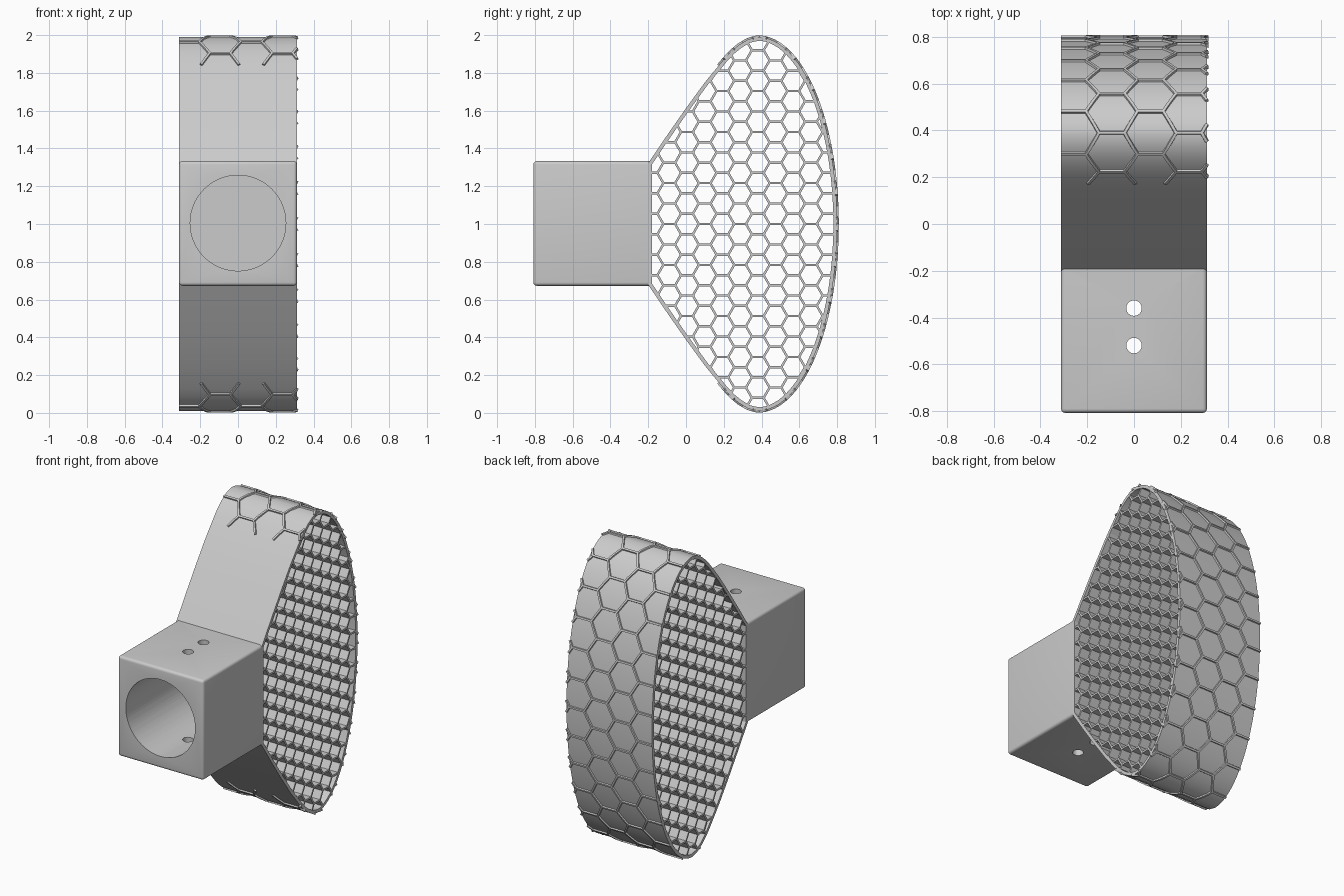
import bpy, bmesh, math
from mathutils import Vector, Matrix

if "Cube" in bpy.data.objects:
    bpy.data.objects.remove(bpy.data.objects["Cube"])

HALF = 0.312          # half width in x
CZ = 1.0              # symmetry height of the fan shape


def finish(name, bm, angle=30):
    bmesh.ops.recalc_face_normals(bm, faces=bm.faces[:])
    me = bpy.data.meshes.new(name)
    bm.to_mesh(me)
    bm.free()
    ob = bpy.data.objects.new(name, me)
    bpy.context.collection.objects.link(ob)
    bpy.ops.object.select_all(action='DESELECT')
    ob.select_set(True)
    bpy.context.view_layer.objects.active = ob
    bpy.ops.object.shade_smooth_by_angle(angle=math.radians(angle))
    return ob


def hex_edges(r, u0, u1, v0, v1, ou=0.0, ov=0.0):
    """Unique edges of a flat-topped hexagon grid covering a rectangle."""
    du, dv = 1.5 * r, math.sqrt(3) * r
    edges = {}
    for i in range(math.floor((u0 - ou) / du) - 1, math.ceil((u1 - ou) / du) + 2):
        for j in range(math.floor((v0 - ov) / dv) - 1, math.ceil((v1 - ov) / dv) + 2):
            c = Vector((ou + i * du, ov + (j + 0.5 * (i % 2)) * dv))
            ring = [c + r * Vector((math.cos(k * math.pi / 3), math.sin(k * math.pi / 3)))
                    for k in range(6)]
            for k in range(6):
                a, b = ring[k], ring[(k + 1) % 6]
                m = (a + b) / 2
                edges[(round(m.x, 4), round(m.y, 4))] = (a, b)
    return edges.values()


def clip(a, b, poly):
    """Clip a segment to a convex counter-clockwise polygon."""
    t0, t1 = 0.0, 1.0
    d = b - a
    for p, q in zip(poly, poly[1:] + poly[:1]):
        n = Vector((-(q - p).y, (q - p).x))
        den, num = n.dot(d), n.dot(p - a)
        if abs(den) < 1e-9:
            if num > 0:
                return None
        elif den > 0:
            t0 = max(t0, num / den)
        else:
            t1 = min(t1, num / den)
    return (a + d * t0, a + d * t1) if t1 - t0 > 0.02 else None


def loft(bm, rings):
    """Closed tube through a list of equal-sized rings."""
    vs = [[bm.verts.new(p) for p in ring] for ring in rings]
    n = len(vs[0])
    for r0, r1 in zip(vs, vs[1:]):
        for k in range(n):
            bm.faces.new((r0[k], r0[(k + 1) % n], r1[(k + 1) % n], r1[k]))
    bm.faces.new(vs[0])
    bm.faces.new(vs[-1][::-1])


# Fan profile in the yz plane: half ellipse at the back, tapering to the block
upper = [Vector((0.38 + 0.42 * math.cos(t), 0.99 * math.sin(t)))
         for t in (math.pi / 2 * k / 32 for k in range(33))]
upper += [Vector(p) for p in ((0.33, 0.978), (0.28, 0.948), (0.24, 0.915), (0.20, 0.872),
                              (0.10, 0.75), (0.0, 0.613), (-0.10, 0.470), (-0.20, 0.322))]
lower = [Vector((p.x, -p.y)) for p in upper[:0:-1]]
outer = [Vector((p.x, p.y + CZ)) for p in upper + lower]


def inset(poly, d):
    out = []
    for i, p in enumerate(poly):
        a = (p - poly[i - 1]).normalized()
        b = (poly[(i + 1) % len(poly)] - p).normalized()
        na, nb = Vector((-a.y, a.x)), Vector((-b.y, b.x))
        m = (na + nb).normalized()
        out.append(p + m * d / m.dot(na))
    return out


# Fan rim: thin wall following the profile
inner = inset(outer, 0.02)
bm = bmesh.new()
loops = [[bm.verts.new((x, p.x, p.y)) for p in poly]
         for x, poly in ((-HALF, outer), (HALF, outer), (HALF, inner), (-HALF, inner))]
n = len(outer)
for a, b in zip(loops, loops[1:] + loops[:1]):
    for k in range(n):
        bm.faces.new((a[k], a[(k + 1) % n], b[(k + 1) % n], b[k]))
finish("fan_rim", bm)

# Honeycomb core: thin walls running across the full width
bm = bmesh.new()
core = inset(outer, 0.012)
W = 0.006
for a, b in hex_edges(0.0625, -0.2, 0.8, 0, 2, 0.38, CZ):
    seg = clip(a, b, core)
    if seg:
        p, q = seg
        d = (q - p).normalized()
        s = Vector((-d.y, d.x)) * W
        p, q = p - d * W * 0.5, q + d * W * 0.5
        loft(bm, [[(x, c.x, c.y) for c in (p - s, q - s, q + s, p + s)]
                  for x in (-HALF + 0.001, HALF - 0.001)])
finish("honeycomb_core", bm)

# Raised hexagon ridges wrapped round the curved outside
path = [Vector((p.x, p.y)) for p in lower[::-1]]
path = path[::-1] + upper
length = [0.0]
for a, b in zip(path, path[1:]):
    length.append(length[-1] + (b - a).length)
mid = len(lower)
length = [s - length[mid] for s in length]
limit = max(s for s, p in zip(length, path) if p.y > 0 and p.x > 0.19) + 0.04


def on_rim(x, s, h):
    k = 0
    while k < len(path) - 2 and length[k + 1] < s:
        k += 1
    t = (s - length[k]) / (length[k + 1] - length[k])
    d = (path[k + 1] - path[k]).normalized()
    p = path[k].lerp(path[k + 1], t) + Vector((d.y, -d.x)) * h
    return (x, p.x, p.y + CZ)


bm = bmesh.new()
area = [Vector(p) for p in ((-HALF, -limit), (HALF, -limit), (HALF, limit), (-HALF, limit))]
for a, b in hex_edges(0.11, -HALF, HALF, -limit, limit, -0.26, 0.0):
    seg = clip(a, b, area)
    if seg:
        p, q = seg
        d = (q - p).normalized()
        s = Vector((-d.y, d.x))
        rings = []
        for k in range(5):
            c = p.lerp(q, k / 4)
            rings.append([on_rim(*(c + s * o), h) for o, h in
                          ((-0.009, -0.006), (0.009, -0.006), (0.006, 0.009), (-0.006, 0.009))])
        loft(bm, rings)
finish("rim_ridges", bm)

# Mounting block with rounded edges on every side but the back
bm = bmesh.new()
bmesh.ops.create_cube(bm, size=1, matrix=Matrix.Translation((0, -0.498, 1.003)) @
                      Matrix.Diagonal((2 * HALF, 0.62, 0.66, 1)))
soft = [e for e in bm.edges if min(v.co.y for v in e.verts) < -0.5]
bmesh.ops.bevel(bm, geom=soft, offset=0.018, segments=4, profile=0.5, affect='EDGES')
block = finish("mounting_block", bm)


def drill(radius, depth, location, rotation, sides):
    bpy.ops.mesh.primitive_cylinder_add(vertices=sides, radius=radius, depth=depth,
                                        location=location, rotation=rotation)
    cutter = bpy.context.object
    cutter.name = "drill_cutter"
    cutter.hide_render = True
    bpy.context.view_layer.objects.active = block
    mod = block.modifiers.new("drill", 'BOOLEAN')
    mod.operation, mod.solver, mod.object = 'DIFFERENCE', 'EXACT', cutter
    bpy.ops.object.modifier_apply(modifier=mod.name)
    bpy.data.objects.remove(cutter)


# Handle socket from the front and two screw holes straight through
drill(0.253, 0.68, (0, -0.56, 1.005), (math.pi / 2, 0, 0), 96)
for y in (-0.36, -0.52):
    drill(0.033, 1.0, (0, y, 1.0), (0, 0, 0), 32)
bpy.ops.object.select_all(action='DESELECT')
block.select_set(True)
bpy.context.view_layer.objects.active = block
bpy.ops.object.shade_smooth_by_angle(angle=math.radians(30))
